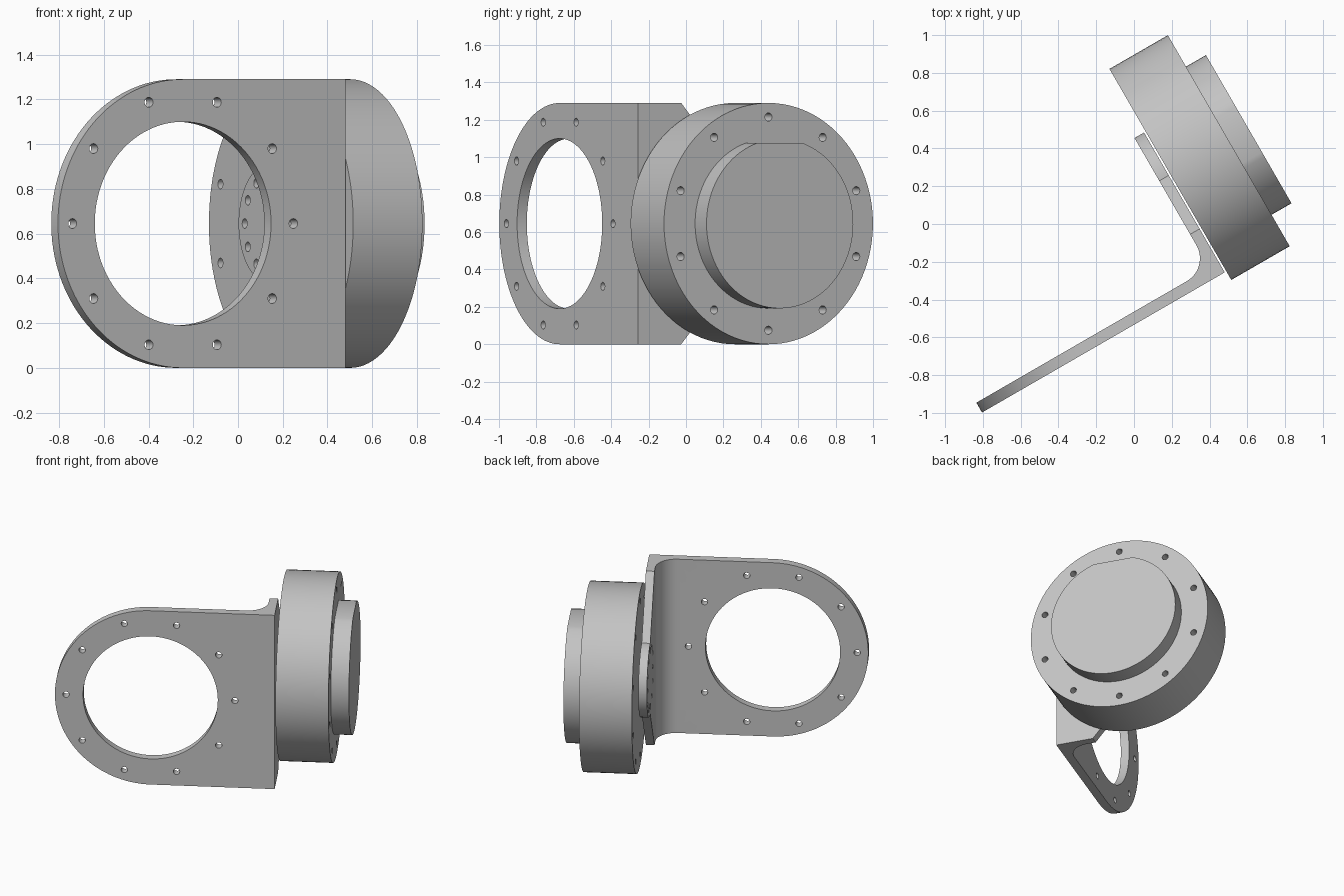
import bpy, bmesh
from math import cos, sin, pi, radians
from mathutils import Matrix, Vector

if "Cube" in bpy.data.objects:
    bpy.data.objects.remove(bpy.data.objects["Cube"], do_unlink=True)

R = 0.645          # outer radius of bracket end and drum
BORE = 0.455       # large opening in the bracket
BOLT_R = 0.57      # bolt circle of plate and drum
HOLE = 0.022       # bolt hole radius
PLATE_U = -0.551   # centre of the bracket opening
AXIS_V = 0.131     # centre of the drum

# The whole model is built square, then turned about z and lifted
FRAME = Matrix.Translation((0, 0, R)) @ Matrix.Rotation(radians(30), 4, "Z")

grey = bpy.data.materials.new("light_grey_metal")
grey.use_nodes = True
grey.diffuse_color = (0.55, 0.55, 0.55, 1)
grey.node_tree.nodes["Principled BSDF"].inputs["Base Color"].default_value = grey.diffuse_color


def arc(a, b, r, start=0, end=360, n=96):
    """Points along an arc; a full circle leaves out the repeated end point."""
    full = abs(end - start) == 360
    steps = n if full else n - 1
    return [(a + r * cos(radians(start + (end - start) * i / steps)),
             b + r * sin(radians(start + (end - start) * i / steps))) for i in range(n)]


def bolt_ring(a, b, r, count, start=0):
    """Loops for a ring of round holes."""
    turn = [radians(start) + 2 * pi * i / count for i in range(count)]
    return [arc(a + r * cos(t), b + r * sin(t), HOLE, n=16) for t in turn]


def prism(name, loops, axis, low, high):
    """Fill an outline (first loop) with holes (others) and extrude it along one axis."""
    place = {"u": lambda a, b, d: Vector((d, a, b)),
             "v": lambda a, b, d: Vector((a, d, b)),
             "z": lambda a, b, d: Vector((a, b, d))}[axis]
    bm = bmesh.new()
    edges = []
    for loop in loops:
        verts = [bm.verts.new(place(a, b, low)) for a, b in loop]
        edges += [bm.edges.new((verts[i - 1], verts[i])) for i in range(len(verts))]
    bmesh.ops.triangle_fill(bm, edges=edges, use_beauty=True, normal=place(0, 0, 1))
    top = bmesh.ops.extrude_face_region(bm, geom=bm.faces[:])["geom"]
    moved = [g for g in top if isinstance(g, bmesh.types.BMVert)]
    bmesh.ops.translate(bm, verts=moved, vec=place(0, 0, high - low))
    bmesh.ops.recalc_face_normals(bm, faces=bm.faces[:])
    mesh = bpy.data.meshes.new(name)
    bm.to_mesh(mesh)
    bm.free()
    mesh.materials.append(grey)
    obj = bpy.data.objects.new(name, mesh)
    bpy.context.collection.objects.link(obj)
    obj.matrix_world = FRAME
    return obj


def activate(obj):
    bpy.ops.object.select_all(action="DESELECT")
    obj.select_set(True)
    bpy.context.view_layer.objects.active = obj


def keep_inside(obj, shape):
    """Trim an object to a silhouette prism and remove the prism."""
    mod = obj.modifiers.new("trim", "BOOLEAN")
    mod.operation, mod.solver, mod.object = "INTERSECT", "EXACT", shape
    activate(obj)
    bpy.ops.object.modifier_apply(modifier=mod.name)
    bpy.data.objects.remove(shape, do_unlink=True)


# Bracket: angle section with an inside fillet
section = [(-1.3, -0.462), (0.288, -0.462), (0.288, 0.5), (0.23, 0.5)]
section += arc(0.09, -0.262, 0.14, 0, -90, 16) + [(-1.3, -0.402)]
bracket = prism("angle_bracket", [section], "z", -0.7, 0.7)

# Plate silhouette: round end, large opening and bolt holes
plate = [(0.4, -R)] + arc(PLATE_U, 0, R, 270, 90, 64) + [(0.4, R)]
keep_inside(bracket, prism("plate_shape", [plate, arc(PLATE_U, 0, BORE)]
                           + bolt_ring(PLATE_U, 0, BOLT_R, 10), "v", -0.8, 0.8))

# Flange silhouette: sloping shoulders down to a small round end
flange = [(-0.6, -0.8), (-0.328, -0.8)] + arc(AXIS_V, 0, 0.262, -90, 90, 48)
flange += [(-0.328, 0.8), (-0.6, 0.8)]
keep_inside(bracket, prism("flange_shape", [flange] + bolt_ring(AXIS_V, 0, 0.208, 12),
                           "u", -1.5, 0.5))

# Drum with its ring of bolt holes
drum = prism("drum", [arc(AXIS_V, 0, R)] + bolt_ring(AXIS_V, 0, BOLT_R, 10, 90),
             "u", 0.298, 0.655)

# Raised cap with a flat on top
cap = prism("drum_cap", [arc(AXIS_V, 0, 0.453, 108, 432, 90)], "u", 0.655, 0.777)

for part in (bracket, drum, cap):
    activate(part)
    bpy.ops.object.shade_smooth_by_angle(angle=radians(30))
